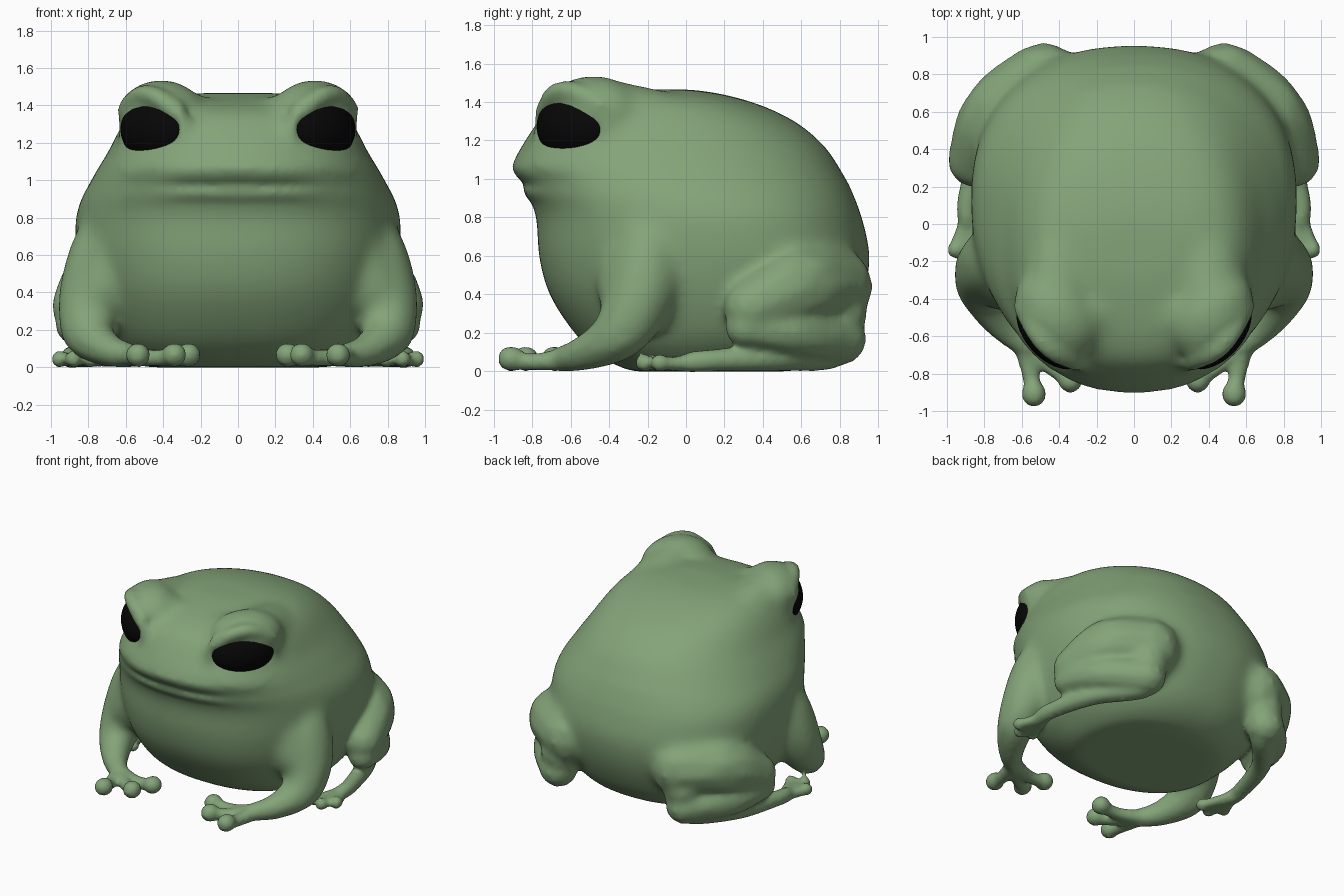
import bpy, bmesh
from math import sin, cos, pi, radians, copysign
from mathutils import Matrix, Vector

if "Cube" in bpy.data.objects:
    bpy.data.objects.remove(bpy.data.objects["Cube"])


def material(name, rgb):
    m = bpy.data.materials.new(name)
    m.diffuse_color = (*rgb, 1)
    m.use_nodes = True
    m.node_tree.nodes["Principled BSDF"].inputs["Base Color"].default_value = m.diffuse_color
    return m


green = material("skin_green", (0.23, 0.37, 0.19))
black = material("eye_black", (0.002, 0.002, 0.002))


def spline(pts, n):
    """Smooth curve through tuples of any length."""
    out = []
    for i in range(len(pts) - 1):
        a, b, c, d = (pts[max(0, min(len(pts) - 1, i + k))] for k in (-1, 0, 1, 2))
        for j in range(n):
            t = j / n
            out.append([0.5 * (2 * q + (r - p) * t + (2 * p - 5 * q + 4 * r - s) * t * t
                               + (3 * q - p - 3 * r + s) * t ** 3)
                        for p, q, r, s in zip(a, b, c, d)])
    return out + [list(pts[-1])]


def limb(bm, pts, side, n=9):
    """Tapered limb: overlapping balls (x, y, z, radius) along a path."""
    for x, y, z, r in spline(pts, n):
        bmesh.ops.create_icosphere(bm, subdivisions=2, radius=r + 0.006,
                                   matrix=Matrix.Translation((side * x, y, z)))


def eye_frame(center, radii, side):
    """Ellipsoid placement: radii along the gaze, across it, and up."""
    a = radians(-42)
    x, y, z = center
    return (Matrix.Translation((side * x, y, z))
            @ Matrix.Rotation(a if side > 0 else pi - a, 4, 'Z')
            @ Matrix.Diagonal((*radii, 1)))


bm = bmesh.new()

# Trunk and head: stacked slices (z, front y, back y, widest y, half width)
slices = [
    (0.00, -0.25, 0.50, 0.10, 0.45), (0.015, -0.32, 0.62, 0.10, 0.54),
    (0.08, -0.45, 0.74, 0.10, 0.64),
    (0.20, -0.58, 0.84, 0.12, 0.745), (0.40, -0.71, 0.925, 0.14, 0.825),
    (0.60, -0.765, 0.955, 0.15, 0.865), (0.78, -0.775, 0.92, 0.12, 0.87),
    (0.87, -0.80, 0.89, 0.08, 0.85), (0.93, -0.85, 0.865, 0.04, 0.825),
    (0.97, -0.835, 0.85, 0.01, 0.80), (1.01, -0.88, 0.825, -0.02, 0.78),
    (1.07, -0.905, 0.79, -0.05, 0.745), (1.16, -0.86, 0.73, -0.10, 0.69),
    (1.27, -0.79, 0.61, -0.17, 0.635), (1.35, -0.72, 0.47, -0.18, 0.58),
    (1.41, -0.58, 0.31, -0.14, 0.50), (1.45, -0.38, 0.14, -0.10, 0.37),
    (1.466, -0.25, 0.0, -0.10, 0.22)]
N = 64
power = lambda v: copysign(abs(v) ** 0.87, v)
rings = []
for z, yf, yb, yc, w in spline(slices, 4):
    ring = []
    for k in range(N):
        c, s = power(cos(2 * pi * k / N)), power(sin(2 * pi * k / N))
        ring.append(bm.verts.new((w * c, yc + s * (yb - yc if s > 0 else yc - yf), z)))
    rings.append(ring)
for lo, hi in zip(rings, rings[1:]):
    for k in range(N):
        bm.faces.new((lo[k], lo[(k + 1) % N], hi[(k + 1) % N], hi[k]))
bm.faces.new(rings[0][::-1])
bm.faces.new(rings[-1])

for s in (1, -1):
    # Brow bump, its ridges fading backward and inward, and the upper lid
    bmesh.ops.create_icosphere(bm, subdivisions=4, radius=1,
                               matrix=eye_frame((0.41, -0.48, 1.35), (0.195, 0.27, 0.19), s))
    limb(bm, [(0.41, -0.45, 1.35, 0.175), (0.40, -0.22, 1.28, 0.20), (0.36, 0.05, 1.19, 0.22)], s)
    limb(bm, [(0.38, -0.50, 1.34, 0.175), (0.22, -0.47, 1.25, 0.20), (0.08, -0.44, 1.20, 0.20)], s)
    limb(bm, [(0.33, -0.735, 1.355, 0.045), (0.43, -0.685, 1.44, 0.05), (0.52, -0.59, 1.455, 0.05),
              (0.595, -0.44, 1.38, 0.05)], s)
    # Lid rim around the eye
    rim = eye_frame((0.455, -0.593, 1.27), (1, 1, 1), s)
    for k in range(48):
        a = 2 * pi * k / 48
        p = rim @ Vector((-0.015 * cos(a) ** 2, 0.24 * cos(a), 0.19 * sin(a)))
        bmesh.ops.create_icosphere(bm, subdivisions=2, radius=0.04,
                                   matrix=Matrix.Translation(p))

    # Front leg, with a shoulder blending into the chest
    limb(bm, [(0.60, -0.14, 0.78, 0.20), (0.71, -0.20, 0.56, 0.21), (0.785, -0.255, 0.35, 0.18),
              (0.80, -0.36, 0.19, 0.135), (0.70, -0.53, 0.097, 0.088),
              (0.58, -0.65, 0.064, 0.06)], s)
    limb(bm, [(0.58, -0.27, 0.72, 0.20), (0.71, -0.30, 0.42, 0.165)], s)
    # Front toes with round pads
    for x, y in ((0.535, -0.905), (0.34, -0.83), (0.265, -0.68)):
        limb(bm, [(0.60, -0.62, 0.06, 0.052), ((x + 0.58) / 2, (y - 0.67) / 2, 0.05, 0.043),
                  (x, y, 0.055, 0.043)], s)
        limb(bm, [(x, y, 0.066, 0.063), (x, y - 0.008, 0.066, 0.063)], s, 1)

    # Thigh, shin folded under it, and long hind foot
    limb(bm, [(0.48, 0.75, 0.44, 0.22), (0.71, 0.575, 0.44, 0.215), (0.85, 0.34, 0.33, 0.145)], s, 14)
    limb(bm, [(0.87, 0.31, 0.23, 0.105), (0.785, 0.57, 0.20, 0.12), (0.55, 0.80, 0.17, 0.135)], s, 14)
    limb(bm, [(0.53, 0.79, 0.30, 0.15), (0.56, 0.76, 0.11, 0.09), (0.78, 0.48, 0.072, 0.068),
              (0.885, 0.14, 0.058, 0.055), (0.89, 0.02, 0.048, 0.05)], s, 14)
    # Hind toes with round pads
    for x, y in ((0.955, -0.135), (0.88, -0.215), (0.79, -0.18)):
        limb(bm, [(0.88, 0.06, 0.04, 0.038), (x, y, 0.04, 0.032)], s, 12)
        limb(bm, [(x, y, 0.044, 0.043), (x, y - 0.005, 0.044, 0.043)], s, 1)

# Fuse everything into one skin
bmesh.ops.recalc_face_normals(bm, faces=bm.faces)
mesh = bpy.data.meshes.new("body")
bm.to_mesh(mesh)
bm.free()
body = bpy.data.objects.new("body", mesh)
bpy.context.collection.objects.link(body)
mesh.materials.append(green)
fuse = body.modifiers.new("fuse", 'REMESH')
fuse.mode = 'VOXEL'
fuse.voxel_size = 0.017
fuse.use_smooth_shade = True
bpy.context.view_layer.objects.active = body
body.select_set(True)
bpy.ops.object.modifier_apply(modifier="fuse")

# Soften lightly all over, and strongly on the thick parts except mouth, lids and hind legs
soft = body.modifiers.new("soften", 'SMOOTH')
soft.factor, soft.iterations = 0.5, 10
group = body.vertex_groups.new(name="thick_parts")
for v in body.data.vertices:
    x, y, z = abs(v.co.x), v.co.y, v.co.z
    w = max(0, min(1, (z - 0.13) / 0.12))
    if y < -0.65 and 0.86 < z < 1.08:
        w *= max(0.2, min(1, (x - 0.25) / 0.25))
    if (z - 1.28) ** 2 + (x - 0.50) ** 2 + (y + 0.63) ** 2 < 0.27 ** 2:
        w *= 0.25
    if x > 0.4 and y > 0.12 and z < 0.62:
        w *= 0.25
    group.add([v.index], w, 'REPLACE')
blend = body.modifiers.new("blend", 'SMOOTH')
blend.vertex_group = group.name
blend.factor, blend.iterations = 0.5, 60

# Eyes
for s, name in ((1, "eye_right"), (-1, "eye_left")):
    bm = bmesh.new()
    bmesh.ops.create_uvsphere(bm, u_segments=48, v_segments=24, radius=1,
                              matrix=eye_frame((0.438, -0.577, 1.272), (0.145, 0.235, 0.175), s))
    bmesh.ops.recalc_face_normals(bm, faces=bm.faces)
    for f in bm.faces:
        f.smooth = True
    mesh = bpy.data.meshes.new(name)
    bm.to_mesh(mesh)
    bm.free()
    mesh.materials.append(black)
    bpy.context.collection.objects.link(bpy.data.objects.new(name, mesh))
